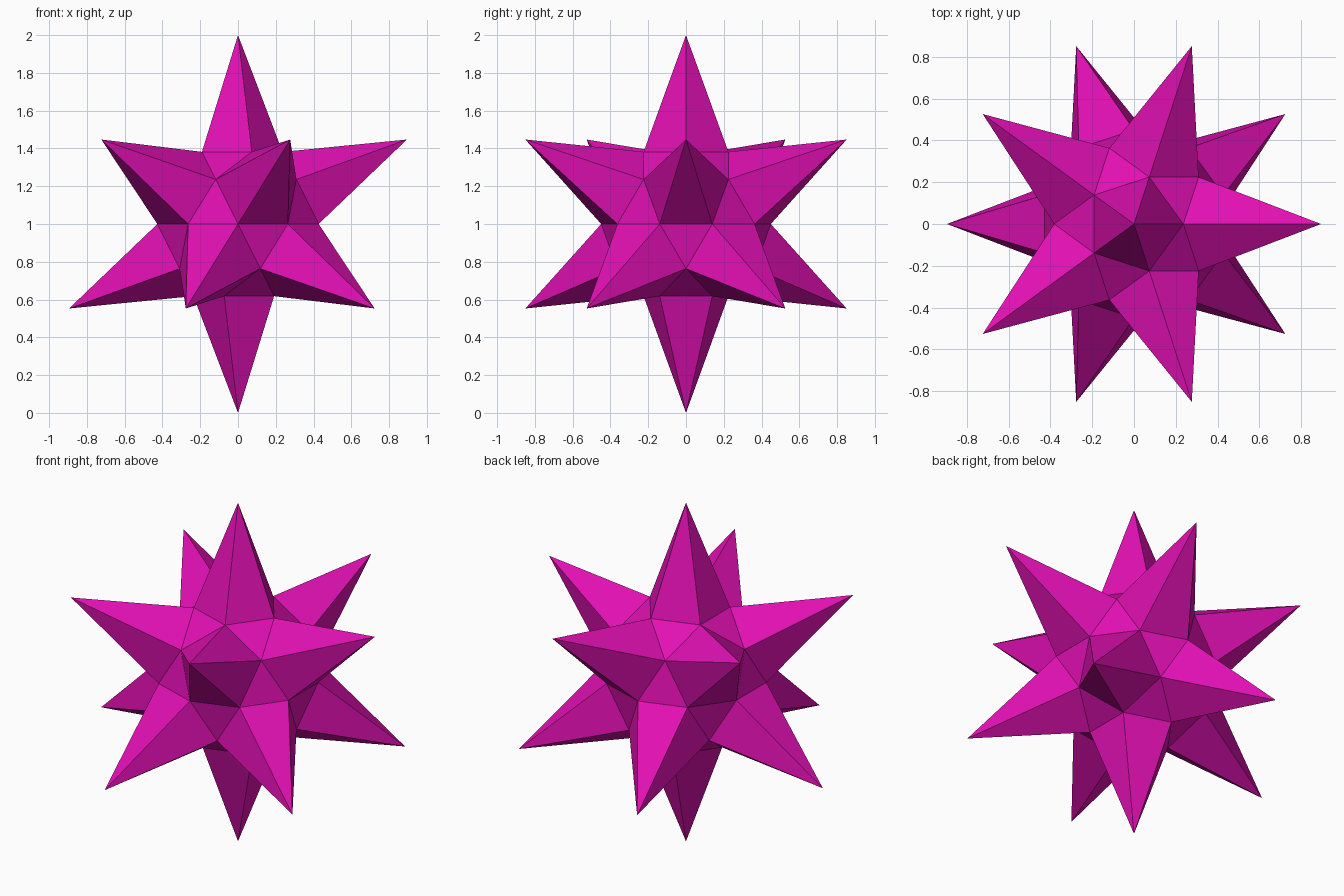
import bpy
import bmesh

if "Cube" in bpy.data.objects:
    bpy.data.objects.remove(bpy.data.objects["Cube"])

SPIKE_LENGTH = 1.0     # centre to spike tip
VALLEY_RADIUS = 0.449  # centre to spike base corners

# Spiked star: the 12 five-sided corners of an 80-face icosphere become spikes,
# the 30 corners between them are pulled in
bm = bmesh.new()
bmesh.ops.create_icosphere(bm, subdivisions=2, radius=1.0)
for v in bm.verts:
    is_tip = len(v.link_edges) == 5
    v.co = v.co.normalized() * (SPIKE_LENGTH if is_tip else VALLEY_RADIUS)
bmesh.ops.translate(bm, verts=bm.verts, vec=(0, 0, SPIKE_LENGTH))
bmesh.ops.recalc_face_normals(bm, faces=bm.faces)

mesh = bpy.data.meshes.new("spiked_star")
bm.to_mesh(mesh)
bm.free()

# Magenta finish
magenta = bpy.data.materials.new("magenta")
magenta.diffuse_color = (0.75, 0.005, 0.45, 1.0)
magenta.use_nodes = True
magenta.node_tree.nodes["Principled BSDF"].inputs["Base Color"].default_value = magenta.diffuse_color
mesh.materials.append(magenta)

star = bpy.data.objects.new("spiked_star", mesh)
bpy.context.collection.objects.link(star)
